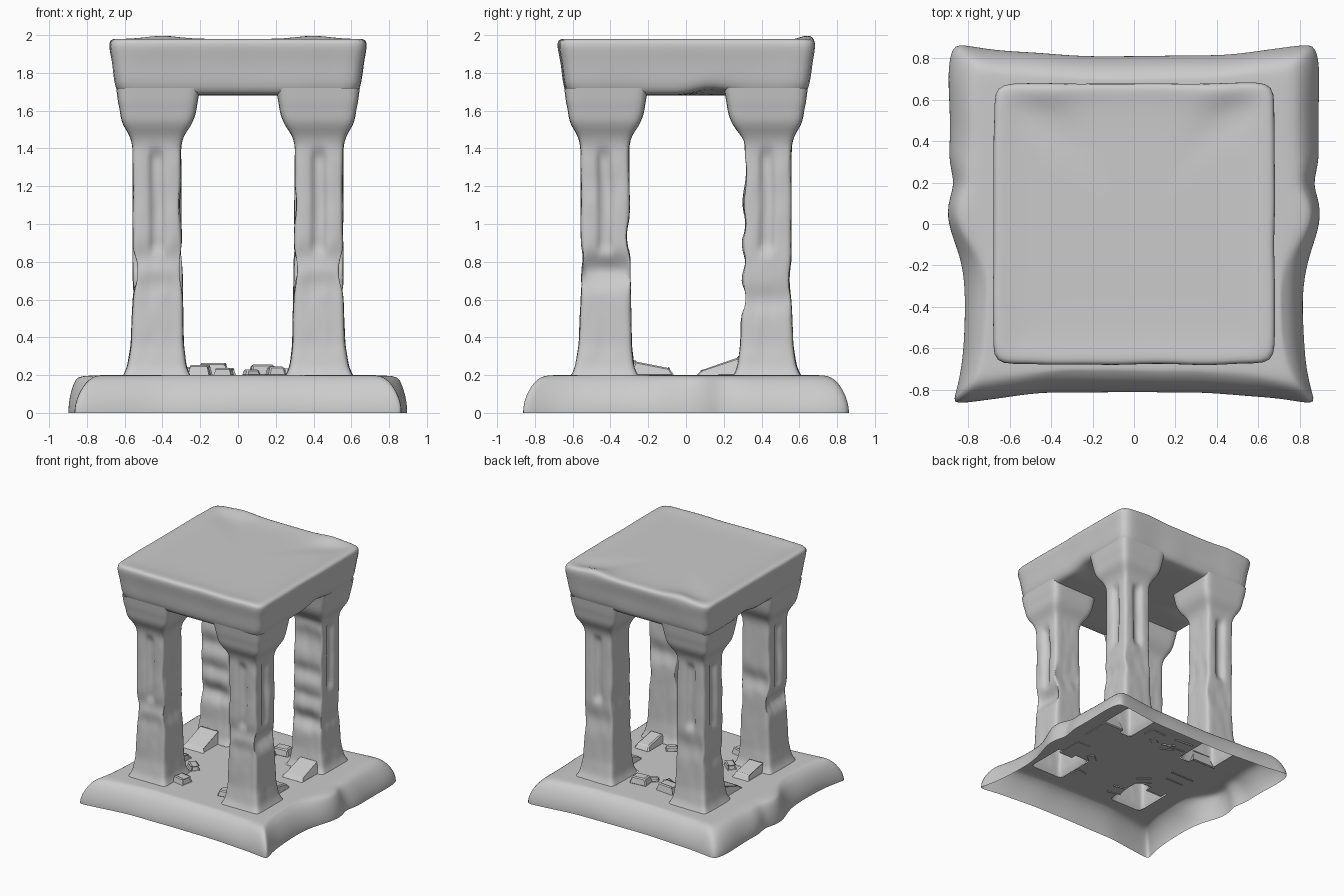
import bpy, bmesh, math
from mathutils import Vector, noise

cube = bpy.data.objects.get("Cube")
if cube:
    bpy.data.objects.remove(cube)

stone = bpy.data.materials.new("weathered_stone")
stone.use_nodes = True
GREY = (0.6, 0.6, 0.6, 1)
stone.diffuse_color = GREY
stone.node_tree.nodes["Principled BSDF"].inputs["Base Color"].default_value = GREY


def finish(bm, name, levels=1):
    bmesh.ops.recalc_face_normals(bm, faces=bm.faces)
    mesh = bpy.data.meshes.new(name)
    bm.to_mesh(mesh)
    bm.free()
    mesh.materials.append(stone)
    obj = bpy.data.objects.new(name, mesh)
    bpy.context.collection.objects.link(obj)
    mesh.shade_smooth()
    if levels:
        sub = obj.modifiers.new("soften", "SUBSURF")
        sub.levels = sub.render_levels = levels
    return obj


def lerp_rows(rows, t):
    """Interpolate a table keyed by its first column."""
    for a, b in zip(rows, rows[1:]):
        if t <= b[0]:
            k = max(0, (t - a[0]) / (b[0] - a[0]))
            return [p + (q - p) * k for p, q in zip(a[1:], b[1:])]
    return list(rows[-1][1:])


def bump(t, centre, width):
    return math.exp(-((t - centre) / width) ** 2)


def rough(p, size, scale=4):
    return noise.noise(Vector(p) * scale) * size


def bridge(bm, rings):
    n = len(rings[0])
    for lo, hi in zip(rings, rings[1:]):
        for i in range(n):
            bm.faces.new((lo[i], lo[(i + 1) % n], hi[(i + 1) % n], hi[i]))


def square_ring(steps):
    """Unit square outline as (a, b, side, step); sides run +x, +y, -x, -y."""
    pts = []
    for side in range(4):
        c, s = ((1, 0), (0, 1), (-1, 0), (0, -1))[side]
        pts += [(c - s * t, s + c * t, side, t) for t in steps]
    return pts


# Column outline by height: outer and inner distance from the axis of symmetry
SHAFT = [(0.2, 0.61, 0.25), (0.24, 0.59, 0.27), (0.36, 0.57, 0.285), (0.6, 0.56, 0.29),
         (1.43, 0.56, 0.30), (1.49, 0.585, 0.275), (1.53, 0.615, 0.24),
         (1.58, 0.625, 0.225), (1.6, 0.625, 0.22), (1.64, 0.635, 0.215), (1.72, 0.645, 0.2)]
# Erosion on each side (0 outer x, 1 outer y, 2 inner x, 3 inner y): height, depth, width
FRONT_WEAR = [(0, 0.75, 0.07, 0.07), (2, 0.76, 0.035, 0.09), (2, 1.1, 0.02, 0.1),
              (3, 0.93, -0.035, 0.07), (1, 0.82, 0.02, 0.06), (1, 0.68, -0.015, 0.06),
              (0, 1.2, 0.01, 0.1)]
BACK_WEAR = [(3, 0.6, 0.05, 0.06), (3, 0.8, 0.03, 0.05), (3, 1.0, 0.035, 0.06),
             (3, 1.28, 0.035, 0.11), (3, 1.42, -0.03, 0.04), (0, 0.6, 0.02, 0.06),
             (2, 0.9, 0.015, 0.1), (1, 0.7, 0.02, 0.08)]
STEPS = (-0.88, -0.6, -0.3, -0.2, 0.2, 0.3, 0.6, 0.88)


def column(name, sx, sy, wear):
    bm = bmesh.new()
    heights = [0.2 + 0.04 * i for i in range(39)]
    rings = []
    for z in heights:
        out, inn = lerp_rows(SHAFT, z)
        mid, half = (out + inn) / 2, (out - inn) / 2
        ring = []
        for a, b, side, t in square_ring(STEPS):
            push = sum(d * bump(z, h, w) for s, h, d, w in wear if s == side)
            push *= 1 - 0.35 * abs(t)
            # Narrow flutes cut in the two outward faces
            if side < 2 and abs(t) < 0.25 and 0.86 < z < 1.4:
                push += 0.03
            if z < 1.44:
                push += rough((a * sx, b * sy, z), 0.012)
            x, y = mid + a * half, mid + b * half
            if side % 2 == 0:
                x -= math.copysign(push, a)
            else:
                y -= math.copysign(push, b)
            ring.append(bm.verts.new((sx * x, sy * y, z)))
        rings.append(ring)
    bridge(bm, rings)
    finish(bm, name)


for sx, hand in ((1, "left"), (-1, "right")):
    column("front_" + hand + "_column", sx, -1, FRONT_WEAR)
    column("back_" + hand + "_column", sx, 1, BACK_WEAR)


# Roof slab: stacked rounded squares, closed towards the middle above and below
def roof_slab():
    bm = bmesh.new()
    profile = [(0.1, 1.68), (0.35, 1.68), (0.58, 1.68), (0.622, 1.685), (0.647, 1.72),
               (0.656, 1.79), (0.664, 1.86), (0.677, 1.92), (0.68, 1.955),
               (0.672, 1.976), (0.645, 1.982), (0.6, 1.976), (0.53, 1.97),
               (0.35, 1.97), (0.1, 1.97)]
    steps = [-0.94 + 1.88 * i / 12 for i in range(13)]
    rings = []
    for h, z in profile:
        ring = []
        for a, b, side, t in square_ring(steps):
            edge = h > 0.56
            k = 1 + (rough((a, b, z), 0.016, 3) if edge else 0)
            x, y = a * h * k, b * h * k
            dz = 0
            if z > 1.95:
                dz = 0.026 * bump(abs(x), 0.4, 0.09) * bump(y, 0.63, 0.07)
                dz -= 0.02 * bump(abs(x), 0.44, 0.12) * bump(y, 0.53, 0.06)
            elif z < 1.73 and edge and side % 2 == 0:
                dz = 0.05 * bump(y, 0.14, 0.07)
            ring.append(bm.verts.new((x, y, z + dz)))
        rings.append(ring)
    bridge(bm, rings)
    bm.faces.new(rings[0])
    bm.faces.new(rings[-1])
    finish(bm, "roof_slab")


roof_slab()


# Plinth: open shell below, with gaps under the hollow columns
def plinth():
    bm = bmesh.new()
    rim = [(0.14, 0.2), (0.11, 0.197), (0.075, 0.175), (0.045, 0.14),
           (0.018, 0.09), (0.004, 0.045), (0, 0.015), (0, 0)]
    n = 28
    steps = [-1 + 2 * i / n for i in range(n)]
    # Flat top
    grid = bmesh.ops.create_grid(bm, x_segments=n, y_segments=n, size=1)["verts"]
    for v in grid:
        v.co.z = 0.2
    square = square_ring(steps)
    lookup = {(round(v.co.x, 3), round(v.co.y, 3)): v for v in grid}

    def outline(a, b):
        # Sides bow inward between spread corners, with a swelling at mid left and right
        side_x = 0.815 + 0.085 * max(abs(b) ** 6 if b < 0 else 0,
                                     bump(b, 0.06, 0.22), 0.9 * min(1, max(0, b) * 3))
        side_y = 0.81 + 0.08 * abs(a) ** 3
        corner = 1 - 0.03 * (abs(a * b) ** 14)
        return a * side_x * corner, b * side_y * corner

    first = [lookup[(round(a, 3) + 0.0, round(b, 3) + 0.0)] for a, b, s, t in square]
    rings = [first]
    for d, z in rim[1:]:
        ring = []
        for a, b, side, t in square:
            x, y = outline(a, b)
            swell = bump(b, 0.05, 0.25) if side % 2 == 0 else 0
            k = 1 - d * (1 - 0.5 * swell) / 0.85 + rough((a, b, z), 0.012, 3)
            ring.append(bm.verts.new((x * k, y * k, z)))
        rings.append(ring)
    bridge(bm, rings)
    for v in grid:
        v.co.x, v.co.y = v.co.x * 0.71, v.co.y * 0.7
    hollow = [f for f in bm.faces if f.calc_center_median().z > 0.1999
              and all(0.27 < abs(c) < 0.58 for c in f.calc_center_median().xy)]
    bmesh.ops.delete(bm, geom=hollow, context="FACES")
    finish(bm, "plinth")


plinth()


# Fallen rubble: tapered blocks, mirrored left and right
def rubble(name, x, y, size, turn, tilt=0):
    for s, hand in ((1, "left"), (-1, "right")):
        bm = bmesh.new()
        bmesh.ops.create_cube(bm, size=1)
        for v in bm.verts:
            top = v.co.z > 0
            k = 0.75 if top else 1
            px, py = v.co.x * size[0] * k, v.co.y * size[1] * k
            z = 0.195 + (size[2] + tilt * py if top else 0)
            c, n = math.cos(turn), math.sin(turn)
            v.co = (s * (x + px * c - py * n), y + px * n + py * c, z)
        bmesh.ops.bevel(bm, geom=bm.edges[:], offset=0.008, segments=1, affect="EDGES")
        obj = finish(bm, name + "_" + hand, 0)
        obj.data.shade_flat()


rubble("rear_chip", 0.13, 0.41, (0.15, 0.11, 0.06), 0.1)
rubble("rear_shard", 0.07, 0.33, (0.09, 0.06, 0.035), 0.5)
rubble("front_chip", 0.2, -0.45, (0.1, 0.1, 0.05), 0.2)
rubble("back_side_heap", 0.46, 0.18, (0.2, 0.26, 0.065), 0.0, 0.35)
rubble("front_side_heap", 0.46, -0.18, (0.14, 0.24, 0.06), 0.0, -0.2)
rubble("inner_chip", 0.27, -0.2, (0.1, 0.07, 0.04), 0.7)
